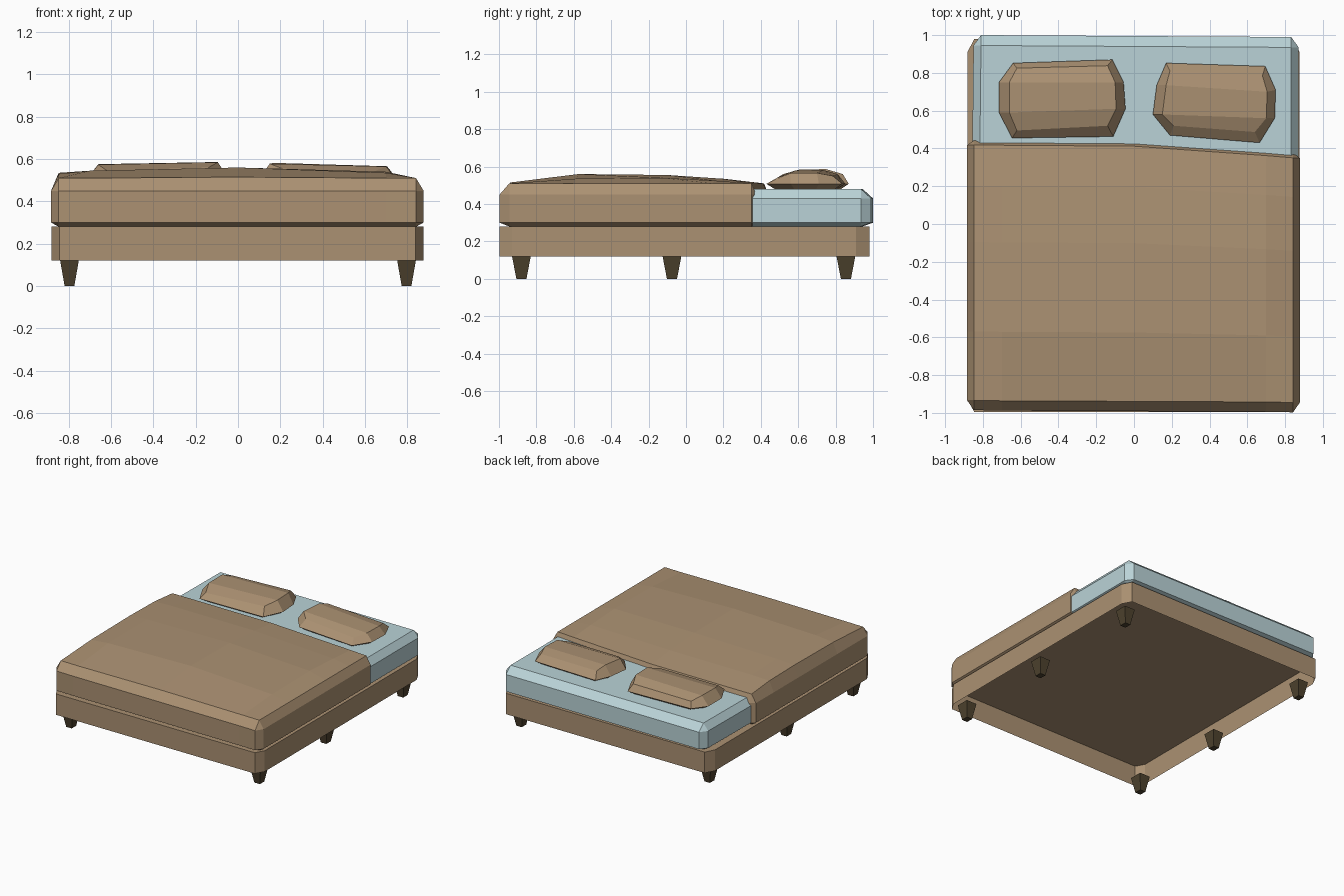
import bpy, bmesh

if "Cube" in bpy.data.objects:
    bpy.data.objects.remove(bpy.data.objects["Cube"])


def material(name, color):
    m = bpy.data.materials.new(name)
    m.diffuse_color = (*color, 1)
    m.use_nodes = True
    m.node_tree.nodes["Principled BSDF"].inputs["Base Color"].default_value = m.diffuse_color
    return m


BROWN = material("warm brown", (0.41, 0.285, 0.17))
BLUE = material("pale blue", (0.49, 0.65, 0.68))
DARK = material("dark wood", (0.077, 0.056, 0.028))


def finish(name, bm, mat):
    bmesh.ops.remove_doubles(bm, verts=bm.verts, dist=1e-5)
    me = bpy.data.meshes.new(name)
    bm.to_mesh(me)
    bm.free()
    me.materials.append(mat)
    ob = bpy.data.objects.new(name, me)
    bpy.context.collection.objects.link(ob)
    return ob


def bridge(bm, low, high):
    """Quads (or triangles at shared corners) between two closed rings."""
    n = len(low)
    for i in range(n):
        j = (i + 1) % n
        ring = list(dict.fromkeys((low[i], low[j], high[j], high[i])))
        if len(ring) > 2:
            bm.faces.new(ring)


def slab(name, mat, grid, off, levels):
    """Top surface grid plus side walls with chamfered corners.
    off = (left/right, front, back) offsets; levels = (z, offset factor), top down."""
    bm = bmesh.new()
    g = [[bm.verts.new(p) for p in row] for row in grid]
    for r in range(len(g) - 1):
        for c in range(len(g[0]) - 1):
            bm.faces.new((g[r][c], g[r][c + 1], g[r + 1][c + 1], g[r + 1][c]))
    sx, front, back = off
    sides = [(g[0], (0, -front)), ([r[-1] for r in g], (sx, 0)),
             (g[-1][::-1], (0, back)), ([r[0] for r in g][::-1], (-sx, 0))]
    edge = [(v, n) for side, n in sides for v in side]
    upper = [v for v, n in edge]
    for z, k in levels:
        lower = [bm.verts.new((v.co.x + n[0] * k, v.co.y + n[1] * k, z)) for v, n in edge]
        bridge(bm, lower, upper)
        upper = lower
    return finish(name, bm, mat)


# Bed base, open underneath
slab("bed_base", BROWN,
     [[(-.845, -.93, .28), (.84, -.93, .28)], [(-.845, .91, .28), (.84, .91, .28)]],
     (.037, .066, .07), [(.28, 1), (.12, 1)])

# Mattress
slab("mattress", BLUE,
     [[(-.83, -.915, .48), (.83, -.915, .48)], [(-.81, .945, .48), (.832, .935, .48)]],
     (.04, .055, .055), [(.43, 1), (.30, 1), (.28, 0)])

# Blanket with a softly uneven top
heights = [(.51, .51, .515, .51, .51),
           (.53, .545, .56, .535, .51),
           (.535, .545, .555, .54, .51),
           (.53, .535, .535, .525, .51),
           (.51, .51, .51, .51, .51)]
xs = (-.848, -.7, 0, .7, .842)
back_y = (.417, .417, .412, .362, .35)
grid = []
for t, row in zip((0, .27, .62, .84, 1), heights):
    grid.append([(x, (-.933 - .006 * i / 2) * (1 - t) + back_y[i] * t, z)
                 for i, (x, z) in enumerate(zip(xs, row))])
slab("blanket", BROWN, grid, (.036, .052, .025), [(.45, 1), (.30, 1), (.28, 0)])


# Pillows: octagonal rims, counter-clockwise from the front left corner
def pillow(name, rim, crown, crown_z):
    bm = bmesh.new()
    cx = sum(p[0] for p in rim) / 8
    cy = sum(p[1] for p in rim) / 8
    base = [bm.verts.new((cx + (x - cx) * .86, cy + (y - cy) * .78, .478)) for x, y in rim]
    mid = [bm.verts.new((x, y, .508)) for x, y in rim]
    top = [bm.verts.new((x, y, z)) for (x, y), z in zip(crown, crown_z)]
    bridge(bm, base, mid)
    bridge(bm, mid, top)
    bm.faces.new(base[::-1])
    a, b, c, d, e, f, g, h = top
    for quad in ((a, b, c, h), (h, c, d, g), (g, d, e, f)):
        bm.faces.new(quad)
    return finish(name, bm, BROWN)


pillow("left_pillow",
       [(-.645, .455), (-.11, .463), (-.045, .61), (-.055, .75),
        (-.115, .87), (-.64, .852), (-.715, .75), (-.715, .59)],
       [(-.62, .495), (-.14, .52), (-.095, .61), (-.10, .75),
        (-.14, .838), (-.62, .825), (-.66, .75), (-.66, .59)],
       (.545, .56, .585, .586, .56, .55, .576, .574))
pillow("right_pillow",
       [(.19, .47), (.665, .43), (.745, .56), (.75, .71),
        (.695, .835), (.17, .852), (.12, .735), (.10, .58)],
       [(.21, .52), (.64, .487), (.70, .56), (.705, .70),
        (.68, .785), (.19, .81), (.17, .735), (.15, .58)],
       (.555, .54, .565, .566, .55, .56, .582, .578))

# Tapered legs
for side, x in (("left", -.797), ("right", .797)):
    for place, y in (("front", -.88), ("middle", -.075), ("back", .855)):
        bm = bmesh.new()
        rings = []
        for z, w, d in ((0, .023, .027), (.12, .044, .05)):
            rings.append([bm.verts.new((x + i * w, y + j * d, z))
                          for i, j in ((-1, -1), (1, -1), (1, 1), (-1, 1))])
        bridge(bm, *rings)
        bm.faces.new(rings[0][::-1])
        bm.faces.new(rings[1])
        finish(f"{place}_{side}_leg", bm, DARK)
